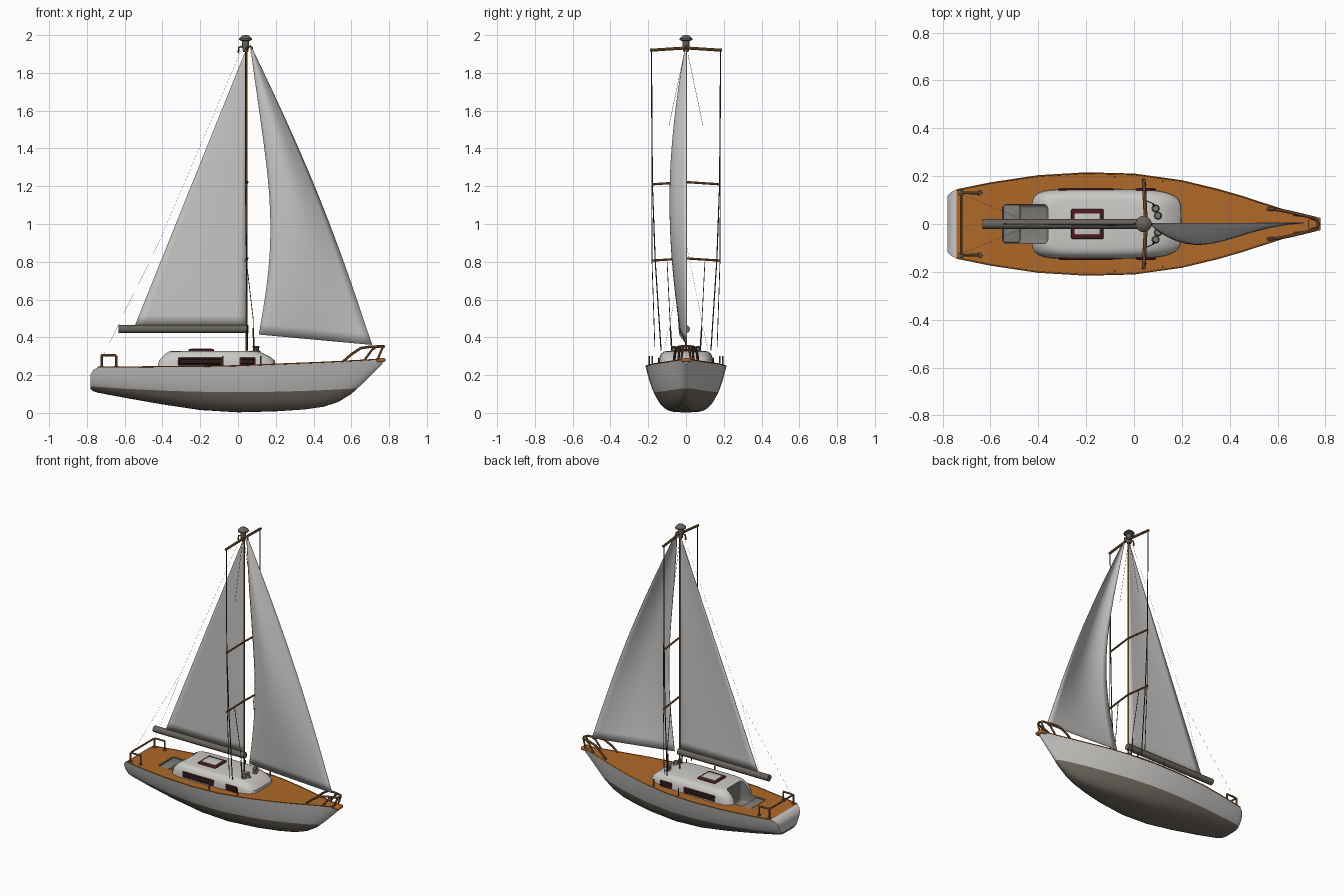
import bpy, bmesh, math
from mathutils import Vector

if "Cube" in bpy.data.objects:
    bpy.data.objects.remove(bpy.data.objects["Cube"])


def mat(name, r, g, b):
    m = bpy.data.materials.new(name)
    m.diffuse_color = (r, g, b, 1)
    m.use_nodes = True
    m.node_tree.nodes["Principled BSDF"].inputs["Base Color"].default_value = m.diffuse_color
    return m


WHITE = mat("off_white", .60, .59, .57)
SAIL = mat("sail_grey", .58, .57, .56)
BOTTOM = mat("bottom_brown_grey", .17, .15, .125)
DECK = mat("deck_orange", .43, .14, .022)
SPAR = mat("spar_grey", .14, .125, .105)
BROWN = mat("rail_brown", .27, .125, .04)
GLASS = mat("dark_maroon", .07, .01, .014)
PANE = mat("near_black", .02, .012, .012)
SEAT = mat("cockpit_grey", .21, .20, .18)
WIRE = mat("wire_dark", .06, .045, .03)


def activate(ob):
    bpy.ops.object.select_all(action='DESELECT')
    ob.select_set(True)
    bpy.context.view_layer.objects.active = ob


def smooth(ob, deg=35):
    activate(ob)
    bpy.ops.object.shade_smooth_by_angle(angle=math.radians(deg))


def finish(name, bm, mats, deg=35):
    bmesh.ops.recalc_face_normals(bm, faces=bm.faces)
    me = bpy.data.meshes.new(name)
    bm.to_mesh(me)
    bm.free()
    ob = bpy.data.objects.new(name, me)
    bpy.context.collection.objects.link(ob)
    for m in mats:
        me.materials.append(m)
    smooth(ob, deg)
    return ob


def tube(name, pts, r, m, res=2):
    cu = bpy.data.curves.new(name, 'CURVE')
    cu.dimensions = '3D'
    cu.bevel_depth, cu.bevel_resolution, cu.use_fill_caps = r, res, True
    sp = cu.splines.new('POLY')
    sp.points.add(len(pts) - 1)
    for p, c in zip(sp.points, pts):
        p.co = (*c, 1)
    ob = bpy.data.objects.new(name, cu)
    bpy.context.collection.objects.link(ob)
    cu.materials.append(m)
    activate(ob)
    bpy.ops.object.convert(target='MESH')
    smooth(bpy.context.object)


def box(name, c, s, m, bevel=0.0):
    bm = bmesh.new()
    bmesh.ops.create_cube(bm, size=1)
    for v in bm.verts:
        v.co = Vector(c) + Vector([a * b for a, b in zip(v.co, s)])
    if bevel:
        bmesh.ops.bevel(bm, geom=bm.edges[:], offset=bevel, segments=3, affect='EDGES', profile=.5)
    return finish(name, bm, [m])


def lathe(name, c, prof, m, n=20):
    bm = bmesh.new()
    rings = [[bm.verts.new((c[0] + r * math.cos(2 * math.pi * i / n), c[1] + r * math.sin(2 * math.pi * i / n), c[2] + z))
              for i in range(n)] for r, z in prof]
    for a, b in zip(rings, rings[1:]):
        for i in range(n):
            bm.faces.new((a[i], a[(i + 1) % n], b[(i + 1) % n], b[i]))
    bm.faces.new(rings[0])
    bm.faces.new(rings[-1])
    return finish(name, bm, [m])


def cut(ob, cutter):
    md = ob.modifiers.new("cut", 'BOOLEAN')
    md.object, md.operation, md.solver, md.material_mode = cutter, 'DIFFERENCE', 'EXACT', 'TRANSFER'
    activate(ob)
    bpy.ops.object.modifier_apply(modifier="cut")
    smooth(ob)


# Hull and deck: stations of x, keel z, deck z, half width, fullness
ST = [(-.78, .125, .205, .118, .22), (-.765, .115, .228, .133, .22), (-.742, .107, .242, .143, .23),
      (-.6, .08, .243, .172, .24), (-.4, .045, .245, .202, .25), (-.2, .015, .246, .214, .25),
      (0, .003, .25, .209, .25), (.2, .008, .258, .181, .27), (.35, .018, .264, .145, .31),
      (.45, .032, .268, .116, .35), (.53, .057, .272, .09, .4), (.6, .1, .276, .068, .45),
      (.66, .155, .279, .048, .5), (.71, .205, .282, .034, .5), (.765, .26, .285, .02, .5)]
bm = bmesh.new()
N = 12
rings = []
for x, zb, zt, w, p in ST:
    half = []
    for i in range(N + 1):
        t = (i / N) ** 2.4
        half.append((w * t ** p, zb + (zt - zb) * t))
    rings.append([bm.verts.new((x, -y, z)) for y, z in half[:0:-1]] + [bm.verts.new((x, y, z)) for y, z in half])
for k, (a, b) in enumerate(zip(rings, rings[1:])):
    for i in range(2 * N):
        bm.faces.new((a[i], a[i + 1], b[i + 1], b[i]))
    bm.faces.new((a[0], b[0], b[-1], a[-1])).material_index = 2 if k > 1 else 0
bm.faces.new(rings[0])
bm.faces.new(rings[-1])
# Curved waterline: bend flat, slice, bend back
for v in bm.verts:
    v.co.z -= .05 * v.co.x ** 2
bmesh.ops.bisect_plane(bm, geom=bm.verts[:] + bm.edges[:] + bm.faces[:], plane_co=(0, 0, .11), plane_no=(0, 0, 1))
for f in bm.faces:
    if f.calc_center_median().z < .11:
        f.material_index = 1
for v in bm.verts:
    v.co.z += .05 * v.co.x ** 2
hull = finish("hull", bm, [WHITE, BOTTOM, DECK])

# Cabin: stacked rounded outlines
bm = bmesh.new()
rings = []
for z, x0, x1, w in [(.235, -.43, .2, .147), (.275, -.42, .196, .145), (.295, -.405, .175, .141),
                     (.315, -.385, .135, .13), (.324, -.37, .11, .118), (.328, -.35, .09, .1)]:
    ring = []
    for i in range(48):
        a = 2 * math.pi * i / 48
        c, s = math.cos(a), math.sin(a)
        u, v = [math.copysign(abs(q) ** .32, q) for q in (c, s)]
        taper = 1 - .12 * max(0, u) ** 3
        ring.append(bm.verts.new(((x0 + x1) / 2 + u * (x1 - x0) / 2, v * w * taper, z)))
    rings.append(ring)
for a, b in zip(rings, rings[1:]):
    for i in range(48):
        bm.faces.new((a[i], a[(i + 1) % 48], b[(i + 1) % 48], b[i]))
bm.faces.new(rings[0])
bm.faces.new(rings[-1])
cabin = finish("cabin", bm, [WHITE], 50)

# Cockpit well cut into deck and cabin
cutter = box("cockpit_cutter", (-.455, 0, .29), (.19, .165, .22), SEAT, .02)
cutter.hide_render = True
cut(hull, cutter)
cut(cabin, cutter)
bpy.data.objects.remove(cutter)
box("cockpit_bench", (-.51, 0, .212), (.07, .16, .06), SEAT, .01)

# Cabin windows, stanchions and hatch
for s in (-1, 1):
    for nm, x, l in (("window_long", -.2, .235), ("window_short", .05, .085)):
        box(nm + "_frame", (x, s * .1445, .272), (l, .008, .04), GLASS, .003)
        box(nm + "_pane", (x, s * .1475, .272), (l - .018, .004, .024), PANE, .001)
    for x, y in ((-.08, .195), (.12, .178)):
        tube("stanchion", [(x, s * y, .24), (x, s * y, .302)], .004, BROWN)
box("hatch_frame", (-.195, 0, .331), (.135, .125, .014), GLASS, .006)
box("hatch_lid", (-.195, 0, .337), (.108, .088, .01), WHITE, .003)

# Toe rails along the deck edge, bow fitting
for s in (-1, 1):
    tube("toe_rail", [(x, s * (w - .001), zt) for x, zb, zt, w, p in ST[2:]], .003, DECK)
box("bow_fitting", (.755, 0, .28), (.05, .056, .022), DECK, .008)

# Bow pulpit and stern rail
L = [(.56, .062, .275), (.6, .06, .31), (.65, .05, .343), (.7, .038, .35), (.76, .024, .352)]
tube("bow_pulpit", L + [(.772, 0, .352)] + [(x, -y, z) for x, y, z in L[::-1]], .007, BROWN)
for s in (-1, 1):
    tube("pulpit_leg", [(.67, s * .04, .28), (.71, s * .035, .335), (.735, s * .03, .35)], .006, BROWN)
    tube("pulpit_front_leg", [(.74, s * .025, .285), (.768, s * .015, .352)], .006, BROWN)
    for x in (-.722, -.645):
        tube("stern_rail_post", [(x, s * .13, .24), (x, s * .13, .305)], .006, BROWN)
        lathe("post_foot", (x, s * .13, .242), [(.012, 0), (.011, .006)], SPAR, 12)
tube("stern_rail", [(-.645, .13, .305), (-.71, .13, .305), (-.722, .118, .305),
                    (-.722, -.118, .305), (-.71, -.13, .305), (-.645, -.13, .305)], .006, BROWN)

# Mast, boom and masthead
tube("mast", [(.046, 0, .32), (.046, 0, 1.96)], .005, BROWN)
tube("boom", [(-.632, 0, .443), (.055, 0, .443)], .021, SPAR, 4)
lathe("masthead_cap", (.04, 0, 1.93), [(.014, -.02), (.018, .02), (.018, .038), (.034, .045), (.034, .052), (.02, .066), (.008, .07)], SPAR)
for x in (.005, .075):
    tube("masthead_arm", [(.04, 0, 1.945), (x, 0, 1.935), (x - .004, 0, 1.905)], .005, SPAR)

# Spreaders and shrouds
for z, w, r in ((.818, .183, .006), (1.222, .183, .006), (1.932, .19, .008)):
    tube("spreader", [(.04, -w, z - .012), (.05, 0, z), (.04, w, z - .012)], r, BROWN)
for s in (-1, 1):
    tube("outer_shroud", [(.04, s * .183, 1.92), (.04, s * .178, 1.21), (.045, s * .163, .806), (.05, s * .132, .33)], .003, WIRE)
    tube("second_shroud", [(.04, s * .183, 1.92), (.045, s * .18, .806), (.05, s * .165, .35)], .002, WIRE)
    tube("inner_shroud", [(.045, s * .1, .8), (.08, s * .085, .5), (.085, s * .075, .33)], .002, WIRE)
    tube("upper_stay", [(.04, s * .01, 1.9), (.04, s * .09, 1.52)], .0008, WIRE)
    tube("turnbuckle", [(.085, s * .075, .33), (.08, s * .083, .45)], .004, WIRE)
    # Winches on the cabin front
    for x, y in ((.09, .065), (.1, .035)):
        lathe("winch", (x, s * y, .32), [(.018, 0), (.018, .008), (.01, .012), (.01, .024), (.015, .028), (.012, .034)], SEAT, 16)
    tube("backstay", [(.03, 0, 1.95), (-.42, 0, .9), (-.71, s * .12, .31)], .0004, WIRE, 0)


# Sails: a grid between luff and leech with a belly
def sail(name, luff, leech, belly, n=28, m=12):
    bm = bmesh.new()
    g = []
    for i in range(n + 1):
        t = i / n
        a, b = Vector(luff(t)), Vector(leech(t))
        g.append([bm.verts.new(a.lerp(b, j / m) + Vector((0, -belly * math.sin(math.pi * j / m) * math.sin(math.pi * t) ** .8, 0)))
                  for j in range(m + 1)])
    for i in range(n):
        for j in range(m):
            bm.faces.new((g[i][j], g[i][j + 1], g[i + 1][j + 1], g[i + 1][j]))
    ob = finish(name, bm, [SAIL], 60)
    md = ob.modifiers.new("thickness", 'SOLIDIFY')
    md.thickness, md.offset = .003, 0


def jib_leech(t):
    s = math.sin(math.pi * t)
    return (.11 - .045 * t + .076 * s + .012 * math.sin(2 * math.pi * t), -.035 * (1 - t) - .045 * s, .415 + 1.53 * t)


sail("mainsail", lambda t: (.042, 0, .465 + 1.44 * t), lambda t: (-.545 + .58 * t, 0, .465 + 1.44 * t), .006)
sail("jib", lambda t: (.71 - .645 * t + .036 * math.sin(math.pi * t), .004, .36 + 1.59 * t), jib_leech, .052)
